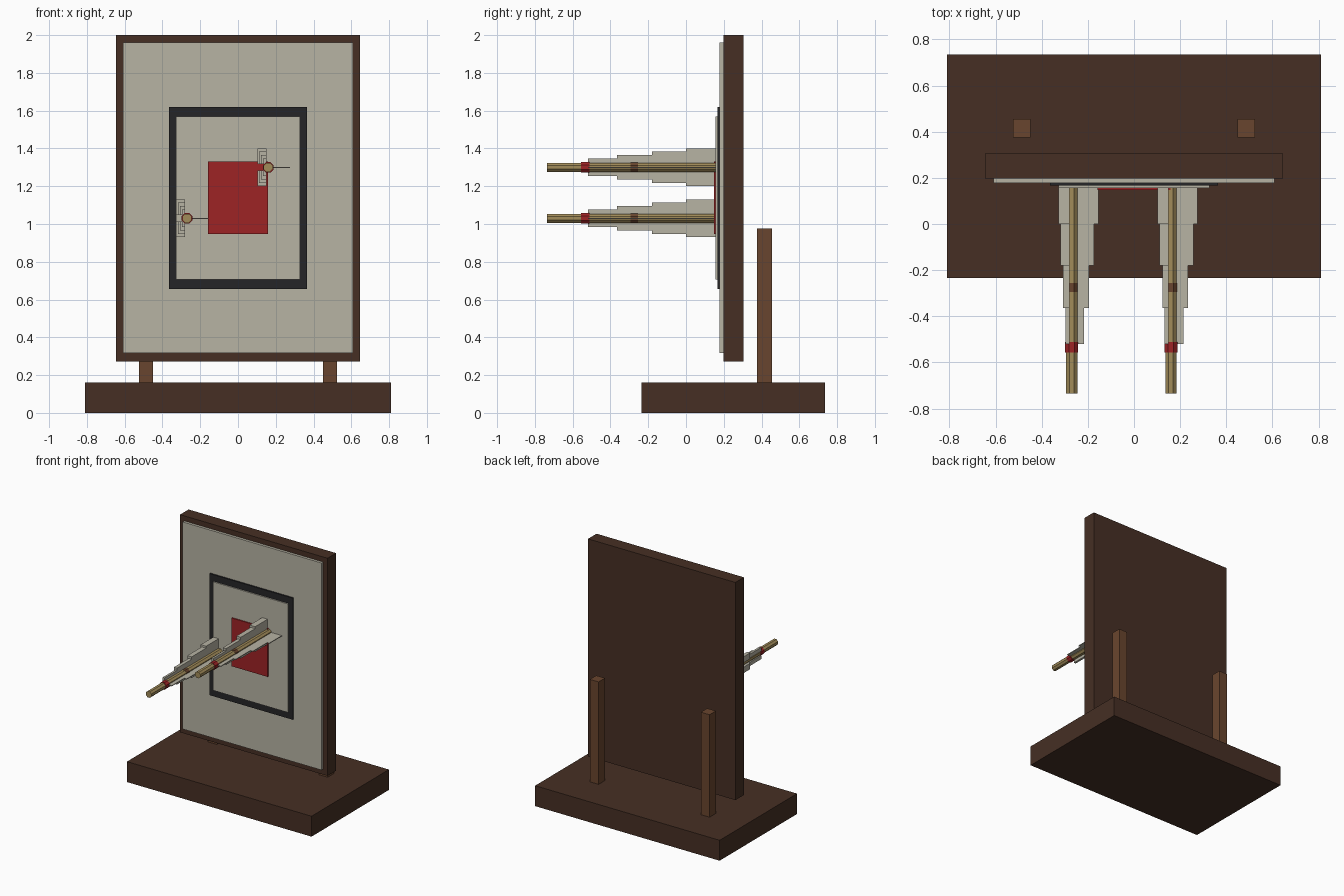
import bpy, math
from mathutils import Matrix

if "Cube" in bpy.data.objects:
    bpy.data.objects.remove(bpy.data.objects["Cube"])


def material(name, r, g, b):
    # sRGB 0-255 to linear
    lin = [((c / 255 + 0.055) / 1.055) ** 2.4 for c in (r, g, b)]
    m = bpy.data.materials.new(name)
    m.diffuse_color = (*lin, 1)
    m.use_nodes = True
    m.node_tree.nodes["Principled BSDF"].inputs["Base Color"].default_value = m.diffuse_color
    return m


DARK = material("dark_wood", 70, 47, 36)
WOOD = material("light_wood", 105, 69, 46)
PALE = material("pale_grey", 183, 179, 164)
BLACK = material("charcoal", 37, 37, 39)
RED = material("red", 158, 35, 37)
BAMBOO = material("bamboo", 162, 140, 90)


def box(name, x, y, z, mat):
    """Box from (min, max) ranges on each axis."""
    bpy.ops.mesh.primitive_cube_add(size=1)
    o = bpy.context.object
    o.name = name
    ranges = [sorted(r) for r in (x, y, z)]
    size = [b - a for a, b in ranges]
    mid = [(a + b) / 2 for a, b in ranges]
    o.data.transform(Matrix.Translation(mid) @ Matrix.Diagonal((*size, 1)))
    o.data.materials.append(mat)
    return o


def rod(name, x, z, y0, y1, radius, mat):
    """Octagonal rod along y."""
    bpy.ops.mesh.primitive_cylinder_add(vertices=8, radius=radius, depth=y1 - y0)
    o = bpy.context.object
    o.name = name
    o.data.transform(Matrix.Translation((x, (y0 + y1) / 2, z))
                     @ Matrix.Rotation(math.pi / 2, 4, 'X')
                     @ Matrix.Rotation(math.pi / 8, 4, 'Z'))
    o.data.materials.append(mat)
    return o


# Stand: base, two rear posts, backing board
box("base", (-0.81, 0.81), (-0.235, 0.735), (0, 0.162), DARK)
for side, s in (("left", -1), ("right", 1)):
    box(side + "_post", (s * 0.449, s * 0.525), (0.375, 0.455), (0.16, 0.975), WOOD)
box("backing_board", (-0.647, 0.647), (0.198, 0.305), (0.273, 2.0), DARK)

# Target face: stacked plates
box("target_sheet", (-0.609, 0.609), (0.177, 0.2), (0.317, 1.96), PALE)
box("target_black_square", (-0.365, 0.365), (0.166, 0.178), (0.655, 1.62), BLACK)
box("target_inner_square", (-0.328, 0.328), (0.156, 0.167), (0.707, 1.568), PALE)
box("target_red_centre", (-0.158, 0.158), (0.147, 0.157), (0.947, 1.33), RED)

# Arrows: (y start, y end, fin reach) for each fin step
STEPS = ((0.0, 0.156, 0.115), (-0.18, 0.0, 0.097),
         (-0.365, -0.18, 0.075), (-0.52, -0.365, 0.054))
for label, ax, az in (("upper", 0.16, 1.3), ("lower", -0.27, 1.03)):
    rod(label + "_arrow_shaft", ax, az, -0.735, 0.16, 0.026, BAMBOO)
    rod(label + "_arrow_red_ring", ax, az, -0.557, -0.512, 0.0305, RED)
    rod(label + "_arrow_binding", ax, az, -0.295, -0.255, 0.028, WOOD)
    # three stepped fins, 120 degrees apart
    for f in range(3):
        dx, dz = math.cos(f * math.tau / 3), math.sin(f * math.tau / 3)
        for k, (y0, y1, reach) in enumerate(STEPS):
            xs = (ax + 0.02 * dx, ax + reach * dx)
            zs = (az + 0.02 * dz, az + reach * dz) if f else (az - 0.003, az + 0.003)
            box(f"{label}_arrow_fin_{f + 1}_step_{k + 1}", xs, (y0, y1), zs, PALE)
